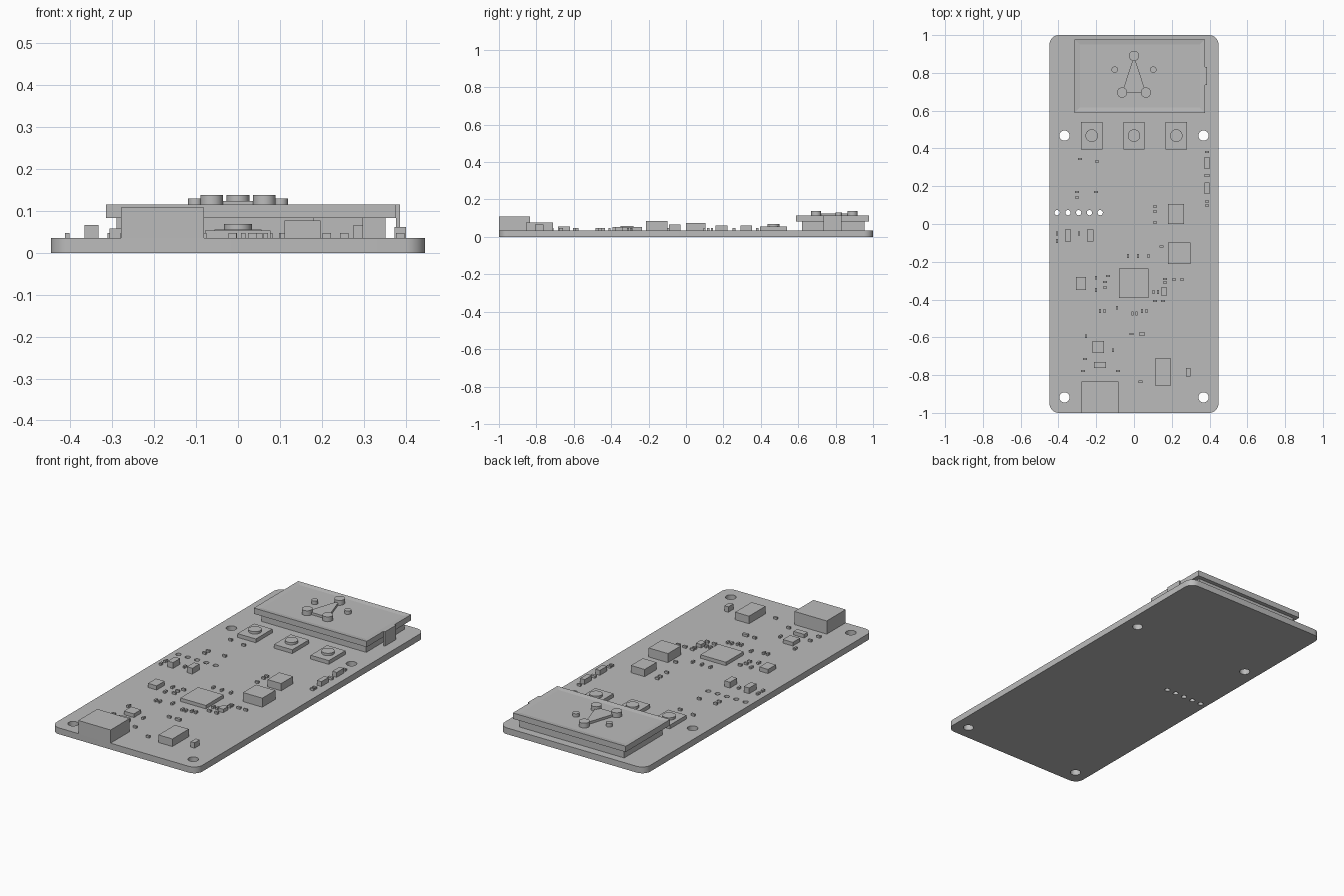
import bpy, bmesh, math

if "Cube" in bpy.data.objects:
    bpy.data.objects.remove(bpy.data.objects["Cube"])

grey = bpy.data.materials.new("plain grey")
grey.diffuse_color = (0.5, 0.5, 0.5, 1)
grey.use_nodes = True
grey.node_tree.nodes["Principled BSDF"].inputs["Base Color"].default_value = grey.diffuse_color
BOARD_TOP = 0.035


def finish(bm, name):
    mesh = bpy.data.meshes.new(name)
    bm.to_mesh(mesh)
    bm.free()
    obj = bpy.data.objects.new(name, mesh)
    bpy.context.collection.objects.link(obj)
    mesh.materials.append(grey)
    return obj


def smooth(obj):
    bpy.ops.object.select_all(action='DESELECT')
    obj.select_set(True)
    bpy.context.view_layer.objects.active = obj
    bpy.ops.object.shade_smooth_by_angle(angle=math.radians(30))


def prism(name, points, z0, z1):
    """Extrude a counter-clockwise outline from z0 up to z1."""
    bm = bmesh.new()
    low = [bm.verts.new((x, y, z0)) for x, y in points]
    high = [bm.verts.new((x, y, z1)) for x, y in points]
    bm.faces.new(low[::-1])
    bm.faces.new(high)
    for i in range(len(points)):
        j = (i + 1) % len(points)
        bm.faces.new((low[i], low[j], high[j], high[i]))
    return finish(bm, name)


def box(name, x0, x1, y0, y1, z0, z1):
    return prism(name, [(x0, y0), (x1, y0), (x1, y1), (x0, y1)], z0, z1)


def chip(name, x, y, w, d, top):
    return box(name, x - w / 2, x + w / 2, y - d / 2, y + d / 2, BOARD_TOP, top)


def ring(x, y, r, n=32):
    return [(x + r * math.cos(2 * math.pi * i / n),
             y + r * math.sin(2 * math.pi * i / n)) for i in range(n)]


def cylinder(name, x, y, r, z0, z1):
    smooth(prism(name, ring(x, y, r), z0, z1))


# Circuit board: rounded outline with mounting and header holes
R = 0.05
outline = []
for cx, cy, start in ((0.447, 1, 0), (-0.447, 1, 90), (-0.447, -1, 180), (0.447, -1, 270)):
    mx, my = cx - math.copysign(R, cx), cy - math.copysign(R, cy)
    for k in range(9):
        a = math.radians(start + k * 90 / 8)
        outline.append((mx + R * math.cos(a), my + R * math.sin(a)))
loops = [outline]
loops += [ring(x, y, 0.027) for x in (-0.368, 0.368) for y in (0.468, -0.918)]
loops += [ring(-0.407 + 0.057 * i, 0.06, 0.014, 20) for i in range(5)]
curve = bpy.data.curves.new("circuit_board", 'CURVE')
curve.dimensions = '2D'
curve.fill_mode = 'BOTH'
curve.extrude = BOARD_TOP / 2
for loop in loops:
    sp = curve.splines.new('POLY')
    sp.points.add(len(loop) - 1)
    for p, (x, y) in zip(sp.points, loop):
        p.co = (x, y, 0, 1)
    sp.use_cyclic_u = True
curve.materials.append(grey)
board = bpy.data.objects.new("circuit_board", curve)
bpy.context.collection.objects.link(board)
board.location.z = BOARD_TOP / 2
board.select_set(True)
bpy.context.view_layer.objects.active = board
bpy.ops.object.convert(target='MESH')
smooth(bpy.context.view_layer.objects.active)

# Display: backing block, glass panel with shallow recess, wrapped ribbon
box("display_backing", -0.29, 0.352, 0.62, 0.955, BOARD_TOP, 0.083)
panel = box("display_panel", -0.315, 0.377, 0.588, 0.978, 0.083, 0.115)
bm = bmesh.new()
bm.from_mesh(panel.data)
bm.normal_update()
top = [f for f in bm.faces if f.normal.z > 0.9]
bmesh.ops.inset_region(bm, faces=top, thickness=0.04)
for v in top[0].verts:
    v.co.z -= 0.004
bm.to_mesh(panel.data)
bm.free()
box("display_ribbon", 0.377, 0.387, 0.735, 0.832, BOARD_TOP, 0.115)

# Raised emblem-free graph on the display: triangle plate and round studs
nodes = [(-0.063, 0.696), (0.063, 0.696), (0, 0.89)]
prism("display_triangle", nodes, 0.111, 0.124)
for x, y in nodes:
    cylinder("display_large_stud", x, y, 0.027, 0.111, 0.138)
for x in (-0.102, 0.102):
    cylinder("display_small_stud", x, 0.817, 0.017, 0.111, 0.13)

# Push buttons
for x in (-0.224, 0, 0.224):
    chip("button_base", x, 0.468, 0.112, 0.145, 0.056)
    cylinder("button_cap", x, 0.468, 0.033, 0.056, 0.069)

# Larger components
chip("connector", -0.18, -0.917, 0.198, 0.166, 0.108)
chip("main_chip", -0.001, -0.314, 0.156, 0.156, 0.054)
chip("power_block", 0.239, -0.156, 0.118, 0.114, 0.085)
chip("upper_block", 0.222, 0.053, 0.084, 0.104, 0.075)
chip("lower_block", 0.154, -0.783, 0.085, 0.144, 0.077)
chip("indicator", 0.287, -0.785, 0.024, 0.044, 0.065)
chip("left_chip", -0.28, -0.315, 0.053, 0.069, 0.058)
chip("lower_left_chip", -0.19, -0.652, 0.061, 0.063, 0.055)
chip("lower_left_strip", -0.18, -0.747, 0.064, 0.032, 0.055)
chip("small_crystal", 0.159, -0.358, 0.032, 0.042, 0.054)
for x in (-0.35, -0.232):
    chip("tall_capacitor", x, -0.061, 0.033, 0.062, 0.067)
for y in (0.323, 0.19):
    chip("edge_component", 0.387, y, 0.027, 0.062, 0.062)
chip("edge_spacer", 0.387, 0.257, 0.027, 0.015, 0.048)
chip("wide_resistor", 0.042, -0.583, 0.032, 0.015, 0.048)

# Tiny parts lying along x
for x, y in ((0.387, 0.381), (0.387, 0.119), (0.387, 0.098), (-0.286, 0.344),
             (-0.196, 0.331), (-0.302, 0.17), (-0.302, 0.14), (-0.201, 0.17),
             (0.111, 0.093), (0.111, 0.066), (0.111, 0.008), (0.146, -0.119),
             (-0.138, -0.276), (-0.154, -0.307), (-0.154, -0.337), (0.164, -0.291),
             (0.164, -0.31), (0.212, -0.294), (0.254, -0.294), (0.111, -0.408),
             (0.154, -0.408), (-0.013, -0.583), (-0.26, -0.715), (-0.27, -0.779),
             (-0.085, -0.779), (0.034, -0.835)):
    chip("chip_resistor", x, y, 0.02, 0.011, 0.047)

# Tiny parts lying along y
for x, y in ((-0.408, -0.05), (-0.408, -0.09), (-0.291, -0.05), (-0.032, -0.17),
             (0.021, -0.17), (0.077, -0.17), (-0.201, -0.284), (-0.201, -0.35),
             (0.103, -0.36), (0.127, -0.36), (-0.18, -0.461), (-0.156, -0.461),
             (-0.09, -0.443), (0.042, -0.461), (0.066, -0.461), (-0.008, -0.474),
             (0.013, -0.474), (-0.254, -0.594), (-0.111, -0.668)):
    chip("chip_capacitor", x, y, 0.011, 0.02, 0.047)
